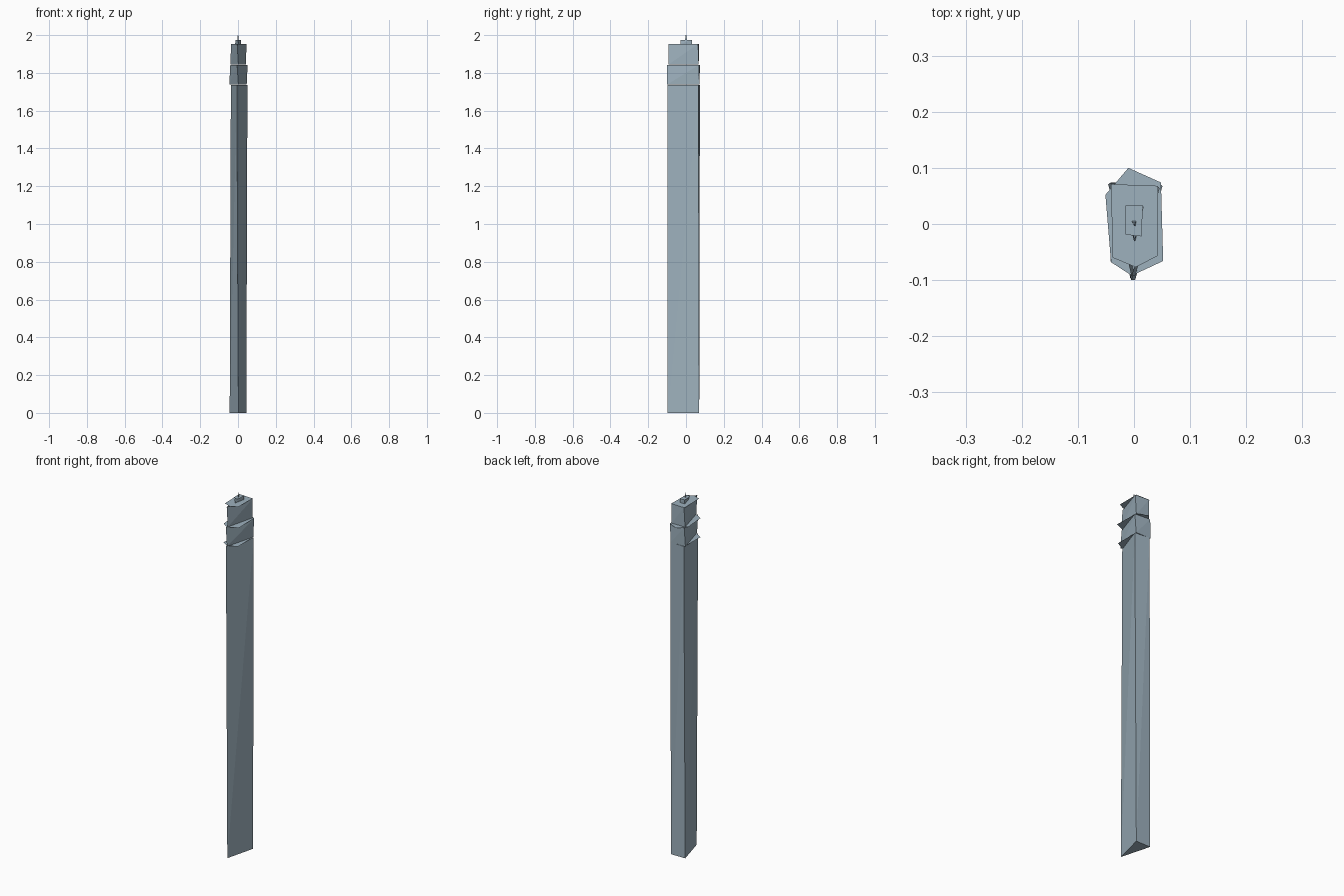
import bpy
import bmesh
from math import radians
from mathutils import Matrix, Vector

old = bpy.data.objects.get("Cube")
if old:
    bpy.data.objects.remove(old, do_unlink=True)

metal = bpy.data.materials.new("blue_grey_metal")
metal.use_nodes = True
colour = (0.34, 0.44, 0.51, 1)
metal.diffuse_color = colour
metal.node_tree.nodes["Principled BSDF"].inputs["Base Color"].default_value = colour


def finish(name, bm):
    mesh = bpy.data.meshes.new(name)
    bm.to_mesh(mesh)
    bm.free()
    mesh.materials.append(metal)
    obj = bpy.data.objects.new(name, mesh)
    bpy.context.collection.objects.link(obj)
    return obj


def prism(name, half, front, back, z0, z1, twist=0.0, shrink=1.0):
    """Three-sided block with its edge to the front, turning as it rises."""
    bm = bmesh.new()
    corners = [Vector((0.002, front, 0)), Vector((half, back, 0)), Vector((-half, back, 0))]
    turn = Matrix.Rotation(radians(twist), 3, 'Z')
    low = [bm.verts.new(p + Vector((0, 0, z0))) for p in corners]
    high = [bm.verts.new(turn @ (p * shrink) + Vector((0, 0, z1))) for p in corners]
    bm.faces.new(low[::-1])
    for i in range(3):
        j = (i + 1) % 3
        bm.faces.new((low[i], low[j], high[j]))
        bm.faces.new((low[i], high[j], high[i]))
    return finish(name, bm)


def cap(name, outline, z):
    """Flat sheet that closes a block and overhangs its narrow front."""
    bm = bmesh.new()
    bm.faces.new([bm.verts.new((x, y, z)) for x, y in outline])
    return finish(name, bm)


# Long shaft
prism("shaft", 0.044, -0.097, 0.07, 0, 1.737, -5)
cap("shaft_cap", [(0.046, 0.066), (-0.04, 0.073), (-0.042, -0.066),
                  (-0.004, -0.092), (0.047, -0.066)], 1.737)

# Collar with a pointed back ledge
prism("collar", 0.046, -0.1, 0.071, 1.738, 1.842, -4)
cap("collar_cap", [(0.048, 0.074), (-0.01, 0.1), (-0.051, 0.052),
                   (-0.041, -0.068), (-0.004, -0.092), (0.052, -0.066)], 1.842)

# Head block
prism("head", 0.041, -0.093, 0.067, 1.844, 1.953, -4)
cap("head_cap", [(0.043, 0.068), (-0.041, 0.071), (-0.038, -0.06),
                 (0.003, -0.077), (0.042, -0.057)], 1.953)

# Small knob and its pin
prism("knob", 0.015, -0.03, 0.032, 1.953, 1.975, -4)
cap("knob_cap", [(0.016, 0.033), (-0.015, 0.033), (-0.015, -0.019), (0.013, -0.022)], 1.975)
prism("pin", 0.004, -0.005, 0.005, 1.975, 2.0, 0, 0.3)
